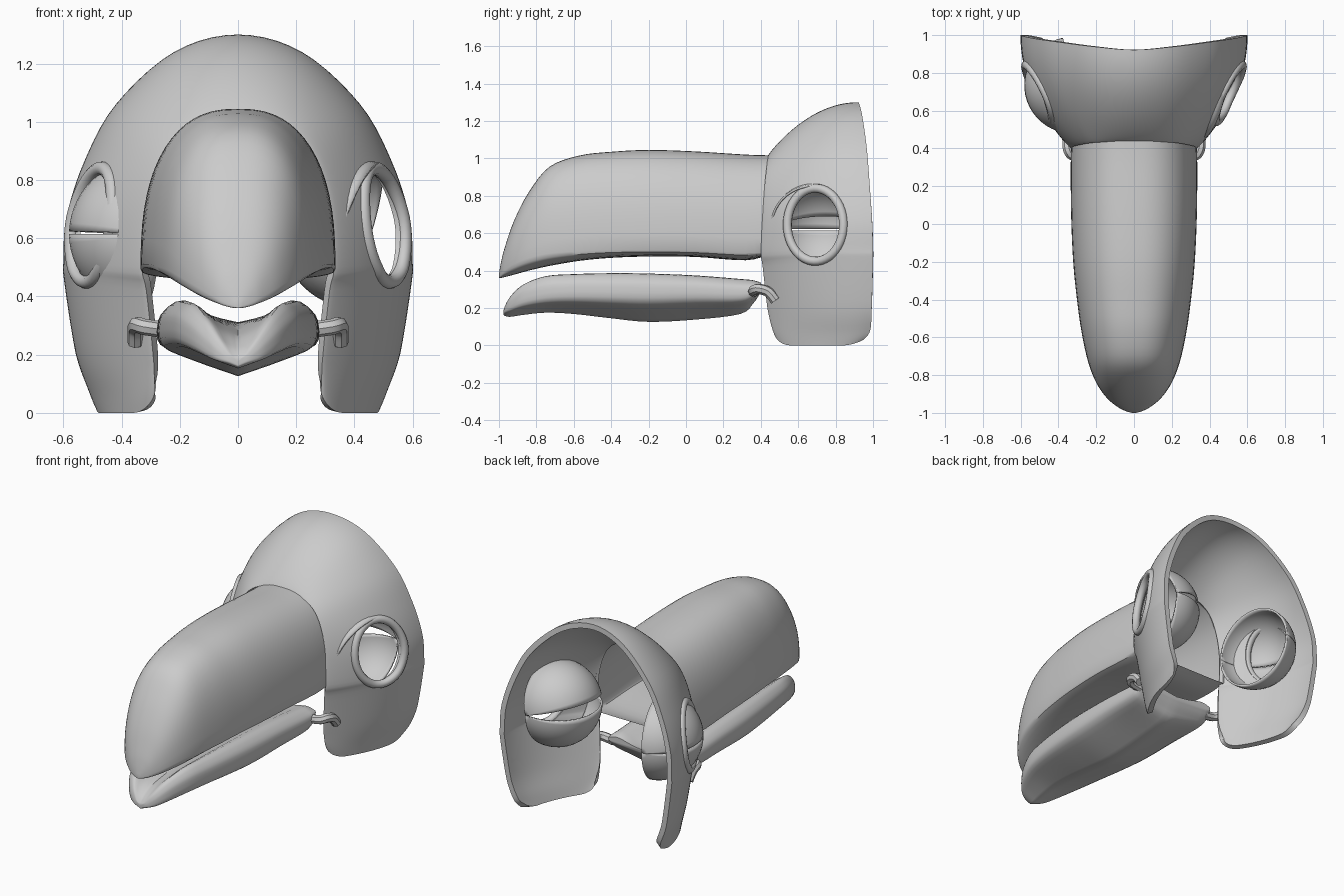
import bpy, bmesh
from math import sin, cos, pi, radians
from mathutils import Vector, Matrix
from mathutils.bvhtree import BVHTree

if "Cube" in bpy.data.objects:
    bpy.data.objects.remove(bpy.data.objects["Cube"])


def spline(pts, n):
    """Catmull-Rom through tuples of any dimension."""
    out = []
    for i in range(len(pts) - 1):
        a, b = pts[max(i - 1, 0)], pts[i]
        c, d = pts[i + 1], pts[min(i + 2, len(pts) - 1)]
        for k in range(n):
            t = k / n
            out.append(tuple(0.5 * (2 * q + (r - p) * t + (2 * p - 5 * q + 4 * r - s) * t * t
                                    + (3 * q - p - 3 * r + s) * t ** 3)
                             for p, q, r, s in zip(a, b, c, d)))
    return out + [tuple(pts[-1])]


def loft(name, rings, closed=True, caps=()):
    n = len(rings[0])
    verts = [v for r in rings for v in r]
    faces = []
    for i in range(len(rings) - 1):
        for j in range(n if closed else n - 1):
            k = (j + 1) % n
            faces.append((i * n + j, i * n + k, (i + 1) * n + k, (i + 1) * n + j))
    for c in caps:
        base = c * n
        faces.append(tuple(range(base, base + n)))
    me = bpy.data.meshes.new(name)
    me.from_pydata(verts, [], faces)
    ob = bpy.data.objects.new(name, me)
    bpy.context.collection.objects.link(ob)
    bm = bmesh.new()
    bm.from_mesh(me)
    bmesh.ops.remove_doubles(bm, verts=bm.verts, dist=1e-5)
    bmesh.ops.recalc_face_normals(bm, faces=bm.faces)
    bm.to_mesh(me)
    bm.free()
    return ob, verts, faces


def activate(ob):
    bpy.ops.object.select_all(action='DESELECT')
    ob.select_set(True)
    bpy.context.view_layer.objects.active = ob


def smooth(ob, angle=40):
    activate(ob)
    bpy.ops.object.shade_smooth_by_angle(angle=radians(angle))


def tube(name, pts, radius, cyclic=False, res=3):
    cu = bpy.data.curves.new(name, 'CURVE')
    cu.dimensions = '3D'
    cu.bevel_depth, cu.bevel_resolution = radius, res
    cu.use_fill_caps = not cyclic
    sp = cu.splines.new('POLY')
    sp.points.add(len(pts) - 1)
    for p, co in zip(sp.points, pts):
        p.co = (*co, 1)
    sp.use_cyclic_u = cyclic
    sp.use_smooth = True
    ob = bpy.data.objects.new(name, cu)
    bpy.context.collection.objects.link(ob)
    activate(ob)
    bpy.ops.object.convert(target='MESH')
    return bpy.context.object


# Head shell: blend from the front arch around the beak to the open back arch
front = [(.285, .47, 0), (.287, .455, .06), (.292, .435, .2), (.315, .41, .42), (.33, .40, .5),
         (.322, .41, .7), (.282, .42, .85), (.218, .43, .945), (.12, .435, .995), (0, .435, 1.008)]
back = [(.488, .95, 0), (.512, .985, .06), (.557, .993, .2), (.597, 1.0, .45), (.60, 1.0, .52),
        (.59, .995, .67), (.53, .982, .86), (.42, .966, 1.06), (.22, .94, 1.24), (0, .922, 1.30)]


def arch(half):
    return spline(half + [(-x, y, z) for x, y, z in reversed(half[:-1])], 5)


rings = []
for i in range(29):
    s = i / 28
    v = s ** 1.5
    u = sin(pi / 2 * v ** .85)
    lift = .07 * max(0, 1 - s * 3) ** 2 + .03 * max(0, s * 6 - 5) ** 2
    ring = []
    for f, b in zip(arch(front), arch(back)):
        z = f[2] + (b[2] - f[2]) * u
        z += lift * max(0, 1 - z / .2)
        ring.append((f[0] + (b[0] - f[0]) * u, f[1] + (b[1] - f[1]) * v, z))
    rings.append(ring)
shell, sv, sf = loft("head_shell", rings, closed=False)
tree = BVHTree.FromPolygons([Vector(v) for v in sv], sf)
top = max(shell.data.polygons, key=lambda p: p.center.z)
if top.normal.z < 0:
    shell.data.flip_normals()
mod = shell.modifiers.new("thickness", 'SOLIDIFY')
mod.thickness, mod.offset = .033, -1

# Eye holes cut through both sides
EY, EZ = .69, .645
cutter, _, _ = loft("eye_cutter", [[(x, EY + .135 * cos(k * pi / 20), EZ + .187 * sin(k * pi / 20))
                                    for k in range(40)] for x in (-1, 1)], caps=(0, 1))
cutter.hide_render = True
boo = shell.modifiers.new("holes", 'BOOLEAN')
boo.object, boo.operation, boo.solver = cutter, 'DIFFERENCE', 'EXACT'
activate(shell)
for m in ("thickness", "holes"):
    bpy.ops.object.modifier_apply(modifier=m)
bpy.data.objects.remove(cutter)
smooth(shell, 50)

# Raised eye rims that follow the shell surface
for side, label in ((1, "right"), (-1, "left")):
    pts = []
    for k in range(48):
        a = k * pi / 24
        hit = tree.ray_cast(Vector((side * 2, EY + .15 * cos(a), EZ + .195 * sin(a))),
                            Vector((-side, 0, 0)))[0]
        pts.append((hit.x - side * .006, hit.y + .002, hit.z))
    smooth(tube("eye_rim_" + label, pts, .024, cyclic=True), 60)

# Upper beak: (y, half width, top z, edge z, underside z)
stations = [(.45, .33, 1.016, .495, .488), (.32, .335, 1.02, .495, .455), (.05, .333, 1.037, .507, .473),
            (-.2, .322, 1.045, .51, .475), (-.4, .302, 1.035, .51, .468), (-.57, .278, 1.015, .503, .452),
            (-.73, .243, .955, .492, .425), (-.84, .2, .82, .468, .40), (-.92, .145, .665, .435, .378),
            (-.97, .085, .52, .40, .365), (-.99, .045, .44, .38, .36), (-1.0, .01, .38, .37, .36)]
rings = []
for y, w, zt, ze, zb in spline(stations, 4):
    ring = []
    for k in range(32):
        a = k / 32 * pi
        c, s = cos(a), sin(a)
        ring.append(((abs(c) ** .8) * w * (1 if c > 0 else -1), y, ze + (zt - ze) * s ** .8))
    for k in range(16):
        a = k / 16 * pi
        ring.append((-w * cos(a), y, ze - (ze - zb) * sin(a) ** .7))
    rings.append(ring)
beak, _, _ = loft("upper_beak", rings, caps=(len(rings) - 1,))
smooth(beak)

# Lower beak: (y, half width, wing z, trough z, outer bottom z, keel z)
stations = [(.40, .262, .335, .30, .30, .285), (.36, .275, .348, .29, .26, .225),
            (.29, .278, .355, .29, .235, .168), (.05, .276, .374, .31, .235, .138),
            (-.2, .27, .384, .31, .23, .126), (-.4, .255, .386, .305, .235, .145),
            (-.6, .23, .381, .295, .24, .168), (-.75, .2, .37, .28, .235, .175),
            (-.87, .15, .325, .26, .215, .163), (-.94, .095, .26, .225, .19, .153),
            (-.97, .045, .205, .195, .178, .158), (-.975, .01, .185, .18, .175, .165)]
rings = []
for y, w, zt, zc, zo, zb in spline(stations, 4):
    prof = [(0, zc), (.35 * w, zc + .35 * (zt - zc)), (.72 * w, zt), (.93 * w, zt - .2 * (zt - zo)),
            (w, (zt + zo) / 2), (.96 * w, zo), (.6 * w, zo + .45 * (zb - zo)), (0, zb)]
    half = spline(prof, 3)
    rings.append([(x, y, z) for x, z in half] + [(-x, y, z) for x, z in half[-2:0:-1]])
jaw, _, _ = loft("lower_beak", rings, caps=(0, len(rings) - 1))
smooth(jaw)

# Hinge arms between lower beak and cheeks
for side, label in ((1, "right"), (-1, "left")):
    path = [(.25, .36, .285), (.32, .362, .295), (.347, .39, .302), (.352, .44, .285), (.352, .478, .24)]
    smooth(tube("hinge_" + label, spline([(side * x, y, z) for x, y, z in path], 5), .028, res=2))


# Eyelids: thin quarter spheres, both domed towards -x
def eyelid(name, centre, turn, lo, hi, r=.25):
    rings = []
    for i in range(15):
        p = radians(lo + (hi - lo) * i / 14)
        rings.append([(-r * sin(t) * cos(p), r * cos(t), r * sin(t) * sin(p))
                      for t in [k * pi / 24 for k in range(25)]])
    ob, _, _ = loft(name, rings, closed=False)
    ob.data.transform(Matrix.Translation(centre) @ Matrix.Rotation(radians(turn), 4, 'Z'))
    m = ob.modifiers.new("thickness", 'SOLIDIFY')
    m.thickness, m.offset = .012, 0
    smooth(ob)


for label, centre, turn, gap in (("left", (-.325, .735, .615), 12, 2), ("right", (.405, .70, .615), -12, 18)):
    eyelid("upper_eyelid_" + label, centre, turn, gap, 90 + gap)
    eyelid("lower_eyelid_" + label, centre, turn, -90, 0)
